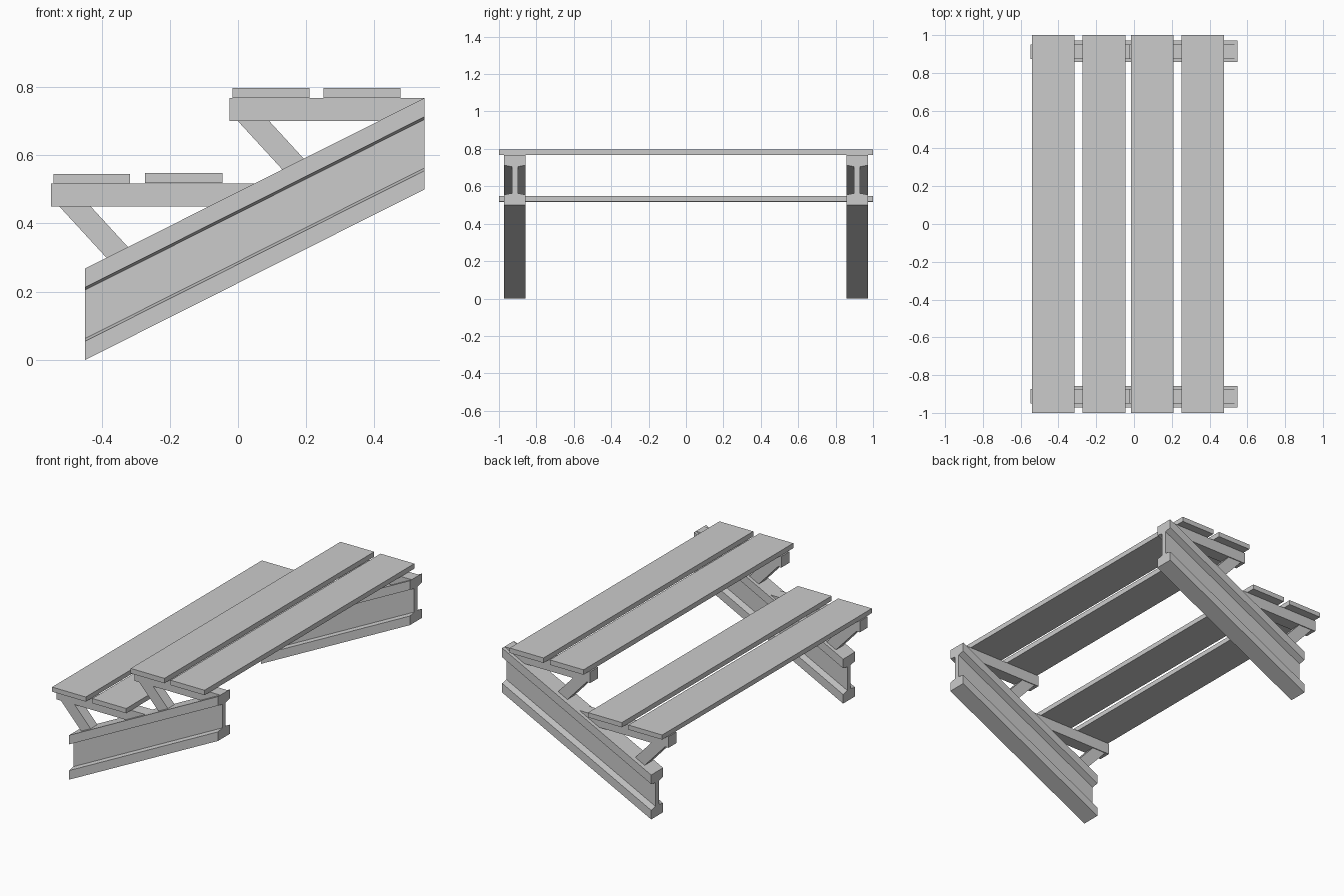
import bpy

if "Cube" in bpy.data.objects:
    bpy.data.objects.remove(bpy.data.objects["Cube"])

X0, X1 = -0.448, 0.547        # stringer ends
RISE = 0.5                    # stringer rise over its length
DEPTH = 0.268                 # vertical depth of the stringer
YC = 0.915                    # stringer centre line


def beam_top(x):
    return DEPTH + RISE * (x - X0) / (X1 - X0)


def loft(name, ring_a, ring_b):
    """Solid between two matching outlines."""
    n = len(ring_a)
    faces = [tuple(range(n))[::-1], tuple(range(n, 2 * n))]
    faces += [(i, (i + 1) % n, n + (i + 1) % n, n + i) for i in range(n)]
    me = bpy.data.meshes.new(name)
    me.from_pydata(ring_a + ring_b, [], faces)
    ob = bpy.data.objects.new(name, me)
    bpy.context.collection.objects.link(ob)
    # consistent outward normals
    import bmesh
    bm = bmesh.new()
    bm.from_mesh(me)
    bmesh.ops.recalc_face_normals(bm, faces=bm.faces)
    bm.to_mesh(me)
    bm.free()
    return ob


def extrude_y(name, outline, yc, width):
    """Extrude an x-z outline along y."""
    return loft(name, [(x, yc - width / 2, z) for x, z in outline],
                [(x, yc + width / 2, z) for x, z in outline])


def mirror_y(ob):
    m = ob.modifiers.new("mirror", 'MIRROR')
    m.use_axis = (False, True, False)


# I-section stringer with tapered flanges, ends cut vertically
half = [(0.057, 0.0), (0.057, 0.055), (0.016, 0.063),
        (0.016, DEPTH - 0.063), (0.057, DEPTH - 0.055), (0.057, DEPTH)]
section = half + [(-y, z) for y, z in reversed(half)]
mirror_y(loft("stringer",
              [(X0, YC + y, z) for y, z in section],
              [(X1, YC + y, z + RISE) for y, z in section]))

# Tread bracket: horizontal bar cut to the slope, plus a diagonal brace
slope = RISE / (X1 - X0)


def on_slope(z):
    return X0 + (z - DEPTH) / slope


def brace_foot(x, z):
    """Follow the brace direction down until it meets the stringer."""
    dx, dz = 0.135, -0.147
    t = (z - beam_top(x)) / (slope * dx - dz)
    return x + t * dx, z + t * dz


for label, x, zb, zt in (("lower", -0.548, 0.450, 0.517),
                         ("upper", -0.025, 0.701, 0.768)):
    mirror_y(extrude_y(label + "_bracket_bar",
                       [(x, zb), (on_slope(zb), zb), (on_slope(zt), zt), (x, zt)],
                       0.912, 0.075))
    a, b = (x + 0.024, zb), (x + 0.116, zb)
    mirror_y(extrude_y(label + "_bracket_brace",
                       [a, brace_foot(*a), brace_foot(*b), b], 0.912, 0.065))

# Four full-width tread boards
for name, xa, xb, za, zb in (("lower_front_board", -0.541, -0.316, 0.517, 0.545),
                             ("lower_rear_board", -0.272, -0.046, 0.519, 0.548),
                             ("upper_front_board", -0.016, 0.209, 0.768, 0.798),
                             ("upper_rear_board", 0.251, 0.477, 0.768, 0.798)):
    extrude_y(name, [(xa, za), (xb, za), (xb, zb), (xa, zb)], 0, 2.0)
